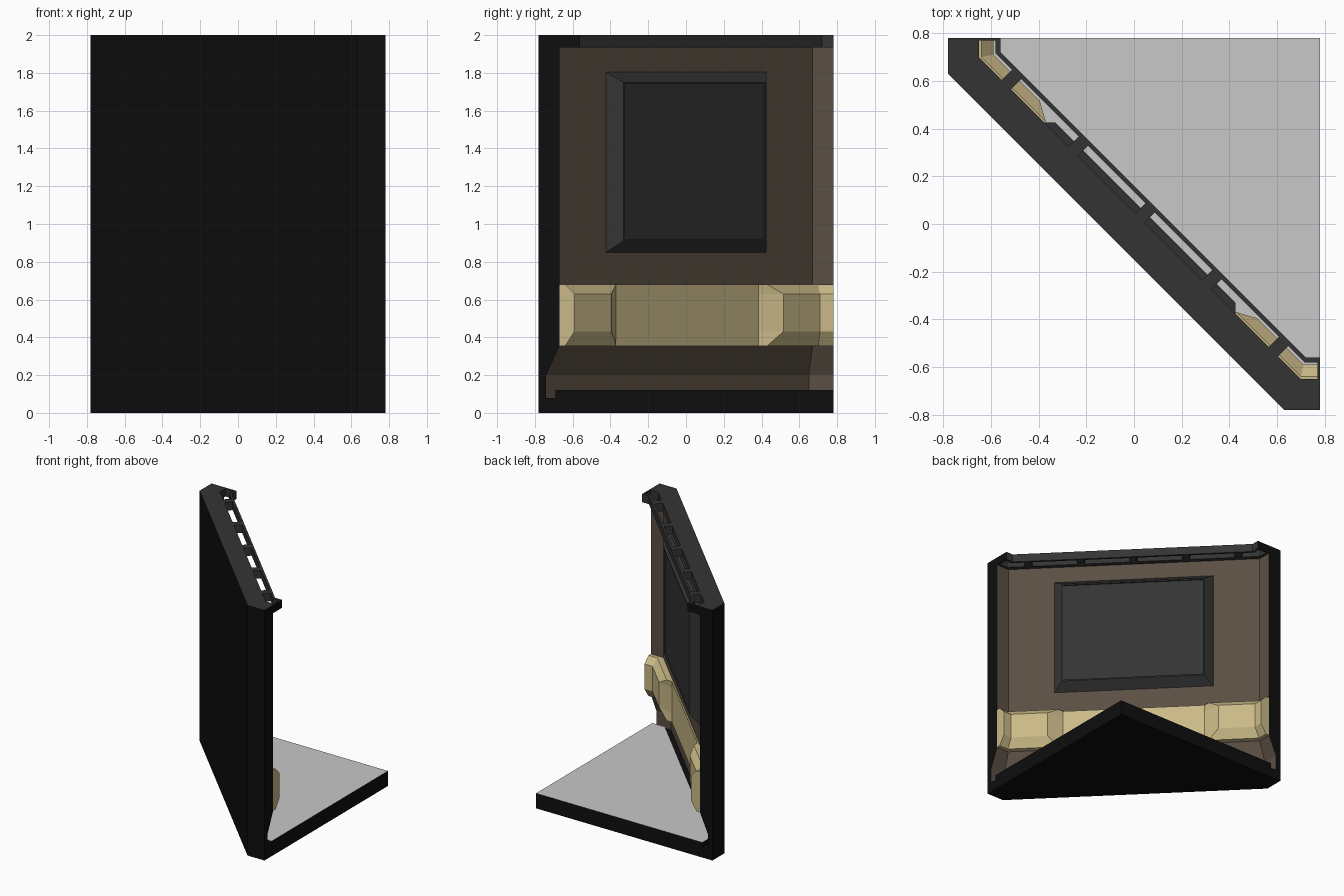
import bpy, bmesh, math

if "Cube" in bpy.data.objects:
    bpy.data.objects.remove(bpy.data.objects["Cube"])

E = 0.78            # half width of the square tile
R2 = math.sqrt(2)


def material(name, rgb):
    lin = [((v / 255 + 0.055) / 1.055) ** 2.4 if v > 10 else v / 255 / 12.92 for v in rgb]
    m = bpy.data.materials.new(name)
    m.diffuse_color = (*lin, 1)
    m.use_nodes = True
    m.node_tree.nodes["Principled BSDF"].inputs["Base Color"].default_value = m.diffuse_color
    return m


BLACK = material("black shell", (14, 14, 14))
DARK = material("dark grey trim", (52, 52, 52))
BROWN = material("brown wall", (90, 79, 67))
CREAM = material("cream padding", (202, 186, 136))
GREY = material("grey floor", (200, 200, 200))


def loft(name, rings, mats, rule=None):
    """Skin a stack of equal-length rings, cap both ends, colour faces by rule."""
    bm = bmesh.new()
    vs = [[bm.verts.new(p) for p in r] for r in rings]
    n = len(rings[0])
    for a, b in zip(vs, vs[1:]):
        for i in range(n):
            j = (i + 1) % n
            bm.faces.new((a[i], a[j], b[j], b[i]))
    bm.faces.new(vs[0])
    bm.faces.new(vs[-1])
    bmesh.ops.recalc_face_normals(bm, faces=bm.faces)
    if rule:
        for f in bm.faces:
            f.material_index = rule(f.normal, f.calc_center_median())
    me = bpy.data.meshes.new(name)
    bm.to_mesh(me)
    bm.free()
    for m in mats:
        me.materials.append(m)
    ob = bpy.data.objects.new(name, me)
    bpy.context.collection.objects.link(ob)
    return ob


def at(pts, z):
    return [(x, y, z) for x, y in pts]


def path(c, e):
    """Diagonal x + y = c with a short axis-aligned return at each end."""
    return [(E, e), (c - e, e), (e, c - e), (e, E)]


def swap(pts):
    return [(y, x) for x, y in pts]


def shell(n, c):
    """1 on the back of the wall and on the tile edges, otherwise 0."""
    return int(abs(c.x) > 0.775 or abs(c.y) > 0.775 or (n.x + n.y < -0.9 and c.x + c.y < -0.1))


OUTER = [(-E, E), (-E, 0.63), (0.63, -E), (E, -E)]

# Base slab and floor, leaving a shallow groove along the wall
loft("base_slab", [at(OUTER + [(E, E)], z) for z in (0, 0.08)], [BLACK])
floor = path(-0.02, -0.69) + [(E, E)]
loft("floor", [at(floor, z) for z in (0.08, 0.12)], [BLACK, GREY],
     lambda n, c: int(n.z > 0.5))

# Wall with a recessed foot that slopes out to the main face
levels = [(0.08, -0.09, -0.74), (0.2, -0.09, -0.74), (0.355, 0, -0.67), (1.935, 0, -0.67)]
loft("wall", [at(OUTER + path(c, e), z) for z, c, e in levels], [BROWN, BLACK], shell)

# Top rim: broad cap, thin inner rail, end closures and cross bars
RIM = (1.935, 2.0)
loft("rim_cap", [at(OUTER + path(0.05, -0.65), z) for z in RIM], [DARK, BLACK], shell)
rail = path(0.135, -0.58) + path(0.16, -0.56)[::-1]
loft("rim_rail", [at(rail, z) for z in RIM], [DARK, BLACK], shell)
closure = [(-0.65, 0.77), (-0.58, 0.77), (-0.58, E), (-0.65, E)]
for side, pts in (("left", closure), ("right", swap(closure))):
    loft("rim_end_" + side, [at(pts, z) for z in RIM], [DARK, BLACK], shell)


def diag(s, d, z):
    """Point from distance along the wall, distance out of it, and height."""
    return ((d + s) / R2, (d - s) / R2, z)


for i in range(-2, 3):
    s, w, d0, d1 = i * 0.396, 0.028, 0.05 / R2, 0.135 / R2
    loft("rim_bar", [[diag(s - w, d0, z), diag(s + w, d0, z), diag(s + w, d1, z),
                      diag(s - w, d1, z)] for z in RIM], [DARK])


# Raised screen with bevelled border and shallow inset panel
def rect(hs, z0, z1, d):
    return [diag(-hs, d, z0), diag(hs, d, z0), diag(hs, d, z1), diag(-hs, d, z1)]


loft("screen", [rect(0.6, 0.85, 1.805, 0), rect(0.535, 0.91, 1.75, 0.068),
                rect(0.525, 0.92, 1.74, 0.068), rect(0.525, 0.92, 1.74, 0.058)], [DARK])

# Cream band between the two end pads
band = [(-0.37, 0.37), (-0.37, 0.385), (0.385, -0.37), (0.37, -0.37)]
loft("padding_band", [at(band, z) for z in (0.355, 0.68)], [CREAM])

# Bevelled pads wrapping each end of the wall
back = [(-0.37, 0.37), (-0.67, 0.67), (-0.67, E)]
low = back + [(-0.64, E), (-0.64, 0.70), (-0.37, 0.43)]
high = back + [(-0.59, E), (-0.59, 0.71), (-0.395, 0.515)]
stack = [(low, 0.355), (high, 0.43), (high, 0.63), (low, 0.68)]
loft("end_pad_left", [at(p, z) for p, z in stack], [CREAM])
loft("end_pad_right", [at(swap(p), z) for p, z in stack], [CREAM])
